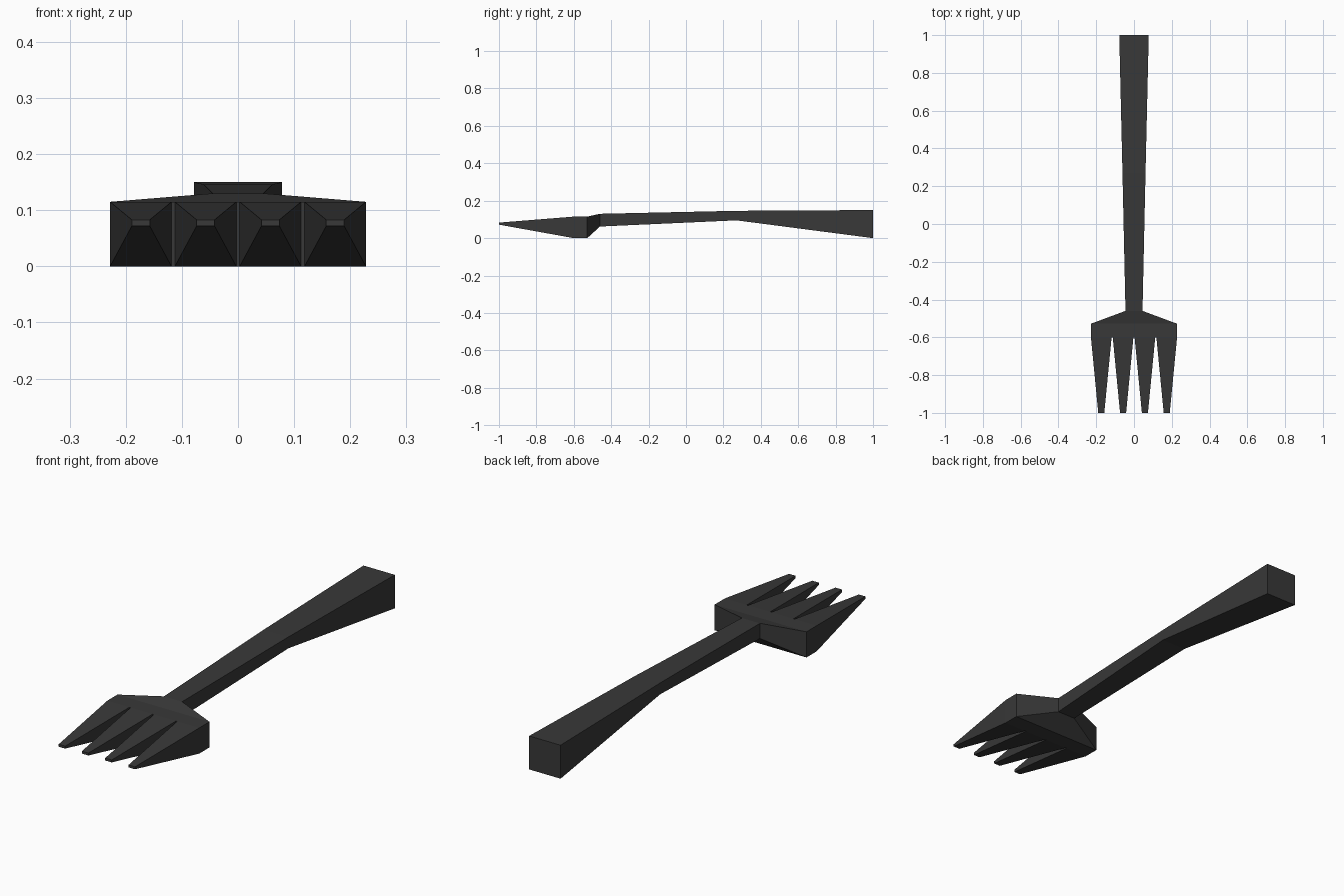
import bpy, bmesh

if "Cube" in bpy.data.objects:
    bpy.data.objects.remove(bpy.data.objects["Cube"])

mat = bpy.data.materials.new("dark_grey")
mat.diffuse_color = (0.04, 0.04, 0.04, 1)
mat.use_nodes = True
mat.node_tree.nodes["Principled BSDF"].inputs["Base Color"].default_value = mat.diffuse_color


def loft(name, sections, cap_first=False, cap_last=False, strips=()):
    """Skin rectangular sections (centre x, half width, y, z low, z high)."""
    bm = bmesh.new()

    def ring(cx, hw, y, z0, z1):
        return [bm.verts.new(p) for p in ((cx - hw, y, z0), (cx + hw, y, z0),
                                          (cx + hw, y, z1), (cx - hw, y, z1))]

    rings = [ring(*s) for s in sections]
    for a, b in zip(rings, rings[1:]):
        for i in range(4):
            j = (i + 1) % 4
            bm.faces.new((a[i], a[j], b[j], b[i]))
    if cap_first:
        bm.faces.new(rings[0][::-1])
    if cap_last:
        bm.faces.new(rings[-1])
    bmesh.ops.recalc_face_normals(bm, faces=bm.faces)
    # Front-facing strips between tines
    for s in strips:
        bm.faces.new(ring(*s))
    mesh = bpy.data.meshes.new(name)
    bm.to_mesh(mesh)
    bm.free()
    mesh.materials.append(mat)
    obj = bpy.data.objects.new(name, mesh)
    bpy.context.collection.objects.link(obj)
    return obj


half, gap, count = 0.228, 0.006, 4
tine_w = (2 * half - gap * (count - 1)) / count
pitch = tine_w + gap
neck = (0, 0.045, -0.46, 0.062, 0.13)
base_y, low, high = -0.6, 0.0, 0.115

# Handle: flares and thickens toward the back end
loft("handle", [neck, (0, 0.061, 0.27, 0.095, 0.146), (0, 0.078, 1.0, 0.0, 0.15)],
     cap_last=True)

# Head: widens from the neck to the tine bases
loft("head", [neck, (0, half, -0.528, low, high), (0, half, base_y, low, high)],
     strips=[((i - 1) * pitch, gap / 2, base_y, low, high) for i in range(count - 1)])

# Tines: four tapered prongs with blunt tips
for i in range(count):
    cx = (i - (count - 1) / 2) * pitch
    loft(f"tine_{i + 1}", [(cx, tine_w / 2, base_y, low, high),
                           (cx, 0.016, -1.0, 0.072, 0.083)], cap_last=True)
